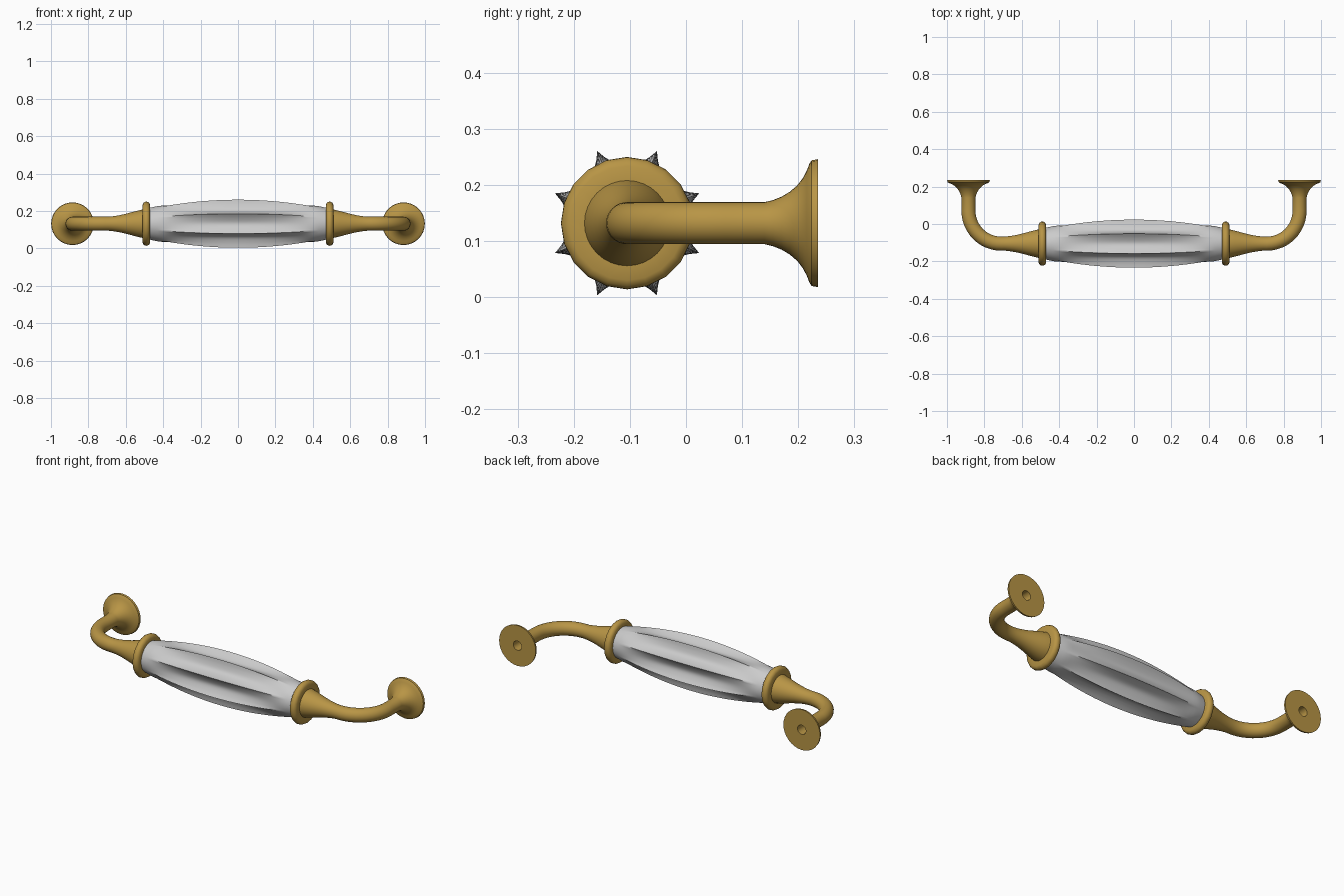
import bpy, bmesh
from math import sin, cos, pi, radians

if "Cube" in bpy.data.objects:
    bpy.data.objects.remove(bpy.data.objects["Cube"])

AY, AZ = -0.105, 0.132          # grip axis position

brass = bpy.data.materials.new("brass")
brass.diffuse_color = (0.48, 0.30, 0.06, 1)
brass.use_nodes = True
brass.node_tree.nodes["Principled BSDF"].inputs["Base Color"].default_value = brass.diffuse_color


def sweep(name, stations, segs, mirror=False, mat=None, angle=40):
    """Skin rings along a path in the XY plane; station = (x, y, heading, radius or radius(theta))."""
    bm = bmesh.new()
    rings = []
    for x, y, h, r in stations:
        ring = []
        for i in range(segs):
            t = 2 * pi * i / segs
            rad = r(t) if callable(r) else r
            side, up = rad * cos(t), rad * sin(t)
            ring.append(bm.verts.new((x - sin(h) * side, y + cos(h) * side, AZ + up)))
        rings.append(ring)
    for a, b in zip(rings, rings[1:]):
        for i in range(segs):
            j = (i + 1) % segs
            bm.faces.new((a[i], a[j], b[j], b[i]))
    bm.faces.new(rings[0])
    bm.faces.new(rings[-1])
    bmesh.ops.recalc_face_normals(bm, faces=bm.faces)
    me = bpy.data.meshes.new(name)
    bm.to_mesh(me)
    bm.free()
    ob = bpy.data.objects.new(name, me)
    bpy.context.collection.objects.link(ob)
    if mat:
        me.materials.append(mat)
    if mirror:
        ob.modifiers.new("mirror", 'MIRROR').use_mirror_merge = False
    bpy.ops.object.select_all(action='DESELECT')
    ob.select_set(True)
    bpy.context.view_layer.objects.active = ob
    bpy.ops.object.shade_smooth_by_angle(angle=radians(angle))
    return ob


# Fluted barrel grip: eight scooped grooves fading out toward the ends
def grip_radius(x):
    outer = 0.083 + 0.056 * (1 - (x / 0.48) ** 2)
    depth = 0.038 * max(0, 1 - (x / 0.42) ** 2)
    return lambda t: outer - depth * abs(cos(4 * t)) ** 0.7


N = 40
sweep("fluted_grip",
      [(x, AY, 0, grip_radius(x)) for x in (0.48 * (2 * i / N - 1) for i in range(N + 1))],
      96, angle=60)

# Collar rings at both ends of the grip
sweep("collar",
      [(x, AY, 0, r) for x, r in ((0.47, 0.07), (0.47, 0.102), (0.475, 0.112), (0.483, 0.117),
                                  (0.49, 0.118), (0.497, 0.117), (0.505, 0.112),
                                  (0.51, 0.102), (0.51, 0.07))],
      20, mirror=True, mat=brass)

# Arm: tapered socket, quarter bend, flared foot and screw hole
FX, BR, TR = 0.885, 0.175, 0.0375
arm = [(x, AY, 0, r) for x, r in ((0.495, 0.078), (0.51, 0.076), (0.54, 0.069), (0.57, 0.061),
                                  (0.60, 0.053), (0.63, 0.046), (0.66, 0.041), (0.69, TR))]
for i in range(13):
    h = pi / 2 * i / 12
    arm.append((FX - BR + BR * sin(h), AY + BR * (1 - cos(h)), h, TR))
arm += [(FX, y, pi / 2, r) for y, r in ((0.14, TR), (0.155, 0.041), (0.17, 0.047), (0.185, 0.056),
                                        (0.198, 0.067), (0.208, 0.080), (0.215, 0.093),
                                        (0.220, 0.106), (0.224, 0.112), (0.235, 0.114),
                                        (0.235, 0.026), (0.16, 0.026))]
sweep("arm_and_foot", arm, 32, mirror=True, mat=brass)
